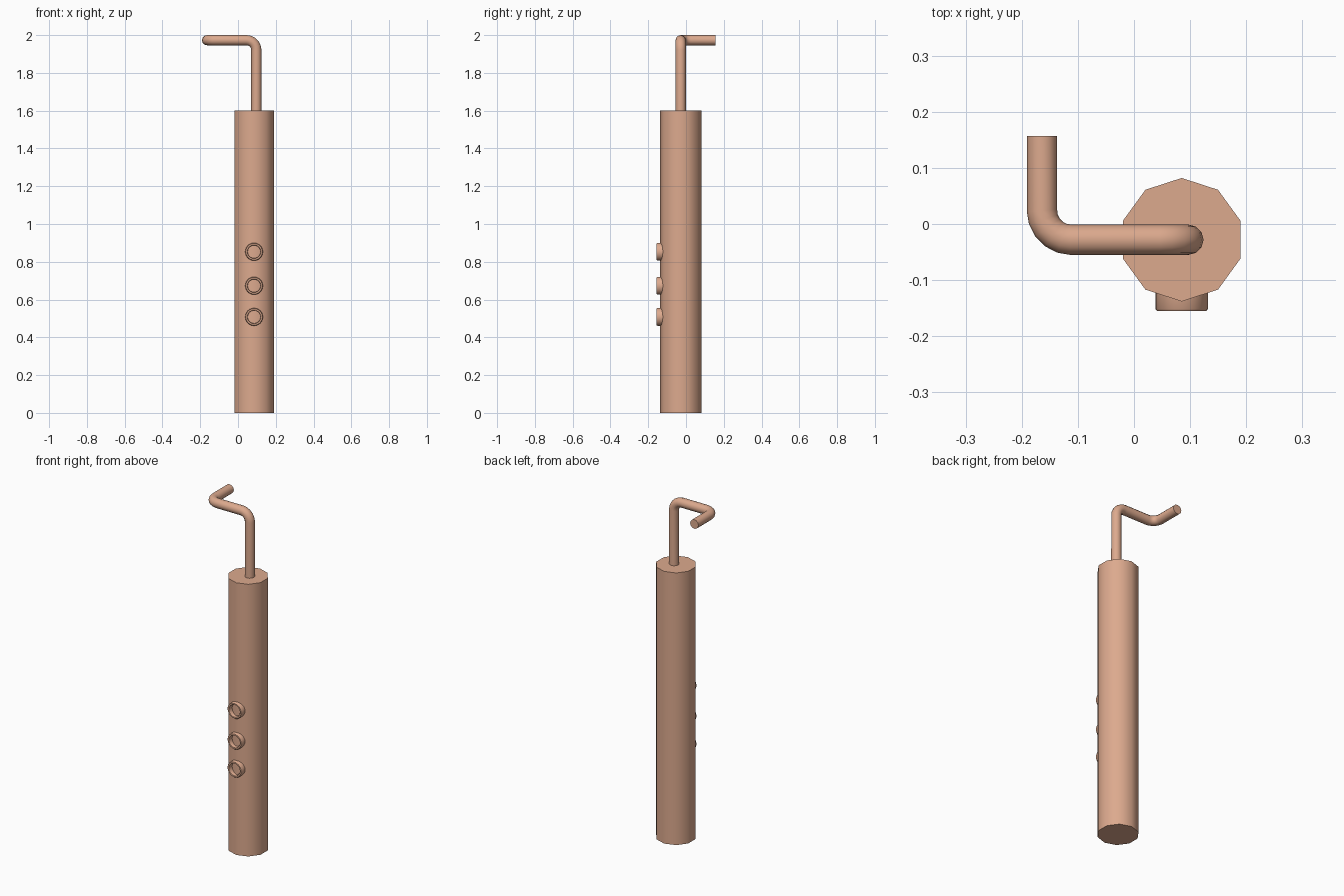
import bpy
import bmesh
from math import pi, sin, cos, radians
from mathutils import Vector, Matrix

if "Cube" in bpy.data.objects:
    bpy.data.objects.remove(bpy.data.objects["Cube"])

clay = bpy.data.materials.new("warm_clay")
clay.use_nodes = True
colour = (0.72, 0.40, 0.27, 1)
clay.diffuse_color = colour
clay.node_tree.nodes["Principled BSDF"].inputs["Base Color"].default_value = colour

CX, CY = 0.085, -0.028


def add_object(name, data):
    obj = bpy.data.objects.new(name, data)
    bpy.context.collection.objects.link(obj)
    data.materials.append(clay)
    bpy.ops.object.select_all(action='DESELECT')
    obj.select_set(True)
    bpy.context.view_layer.objects.active = obj
    return obj


def finish_mesh(name, bm):
    bmesh.ops.recalc_face_normals(bm, faces=bm.faces)
    mesh = bpy.data.meshes.new(name)
    bm.to_mesh(mesh)
    bm.free()
    obj = add_object(name, mesh)
    bpy.ops.object.shade_smooth_by_angle(angle=radians(40))
    return obj


# Ten-sided body with a ridge facing the front
bm = bmesh.new()
bmesh.ops.create_cone(bm, cap_ends=True, segments=10, radius1=0.11, radius2=0.11, depth=1.6,
                      matrix=Matrix.Translation((CX, CY, 0.8)) @ Matrix.Rotation(pi / 2, 4, 'Z'))
# Align one corner exactly with the front
corner = max(bm.verts, key=lambda v: v.co.y).co
if abs(corner.x - CX) > 0.01:
    bmesh.ops.rotate(bm, verts=bm.verts, cent=(CX, CY, 0), matrix=Matrix.Rotation(pi / 10, 3, 'Z'))
finish_mesh("body_tube", bm)


# Finger-hole collars: lathed open rings on the front
def collar(name, z, steps=24):
    profile = [(0.047, -0.11), (0.047, -0.151), (0.044, -0.155), (0.036, -0.155), (0.034, -0.152), (0.034, -0.11)]
    bm = bmesh.new()
    rings = []
    for i in range(steps):
        a = 2 * pi * i / steps
        rings.append([bm.verts.new((CX + r * cos(a), y, z + r * sin(a))) for r, y in profile])
    for i, ring in enumerate(rings):
        following = rings[(i + 1) % steps]
        for j in range(len(profile)):
            k = (j + 1) % len(profile)
            bm.faces.new((ring[j], ring[k], following[k], following[j]))
    finish_mesh(name, bm)


for part, z in (("lower", 0.508), ("middle", 0.673), ("upper", 0.853)):
    collar(part + "_collar", z)


# Bent pipe: straight runs joined by rounded right-angle bends
def rounded_path(corners, radius, steps=5):
    pts = [Vector(corners[0])]
    for before, corner, after in zip(corners, corners[1:], corners[2:]):
        corner = Vector(corner)
        u = (Vector(before) - corner).normalized() * radius
        v = (Vector(after) - corner).normalized() * radius
        for i in range(steps + 1):
            a = pi / 2 * i / steps
            pts.append(corner + u * (1 - sin(a)) + v * (1 - cos(a)))
    return pts + [Vector(corners[-1])]


path = rounded_path([(0.097, CY, 1.58), (0.097, CY, 1.973),
                     (-0.164, CY, 1.973), (-0.164, 0.157, 1.973)], 0.052)
curve = bpy.data.curves.new("bent_pipe", 'CURVE')
curve.dimensions = '3D'
curve.bevel_depth = 0.027
curve.bevel_resolution = 4
curve.use_fill_caps = True
spline = curve.splines.new('POLY')
spline.points.add(len(path) - 1)
for point, co in zip(spline.points, path):
    point.co = (*co, 1)
add_object("bent_pipe", curve)
bpy.ops.object.convert(target='MESH')
bpy.ops.object.shade_smooth_by_angle(angle=radians(40))
